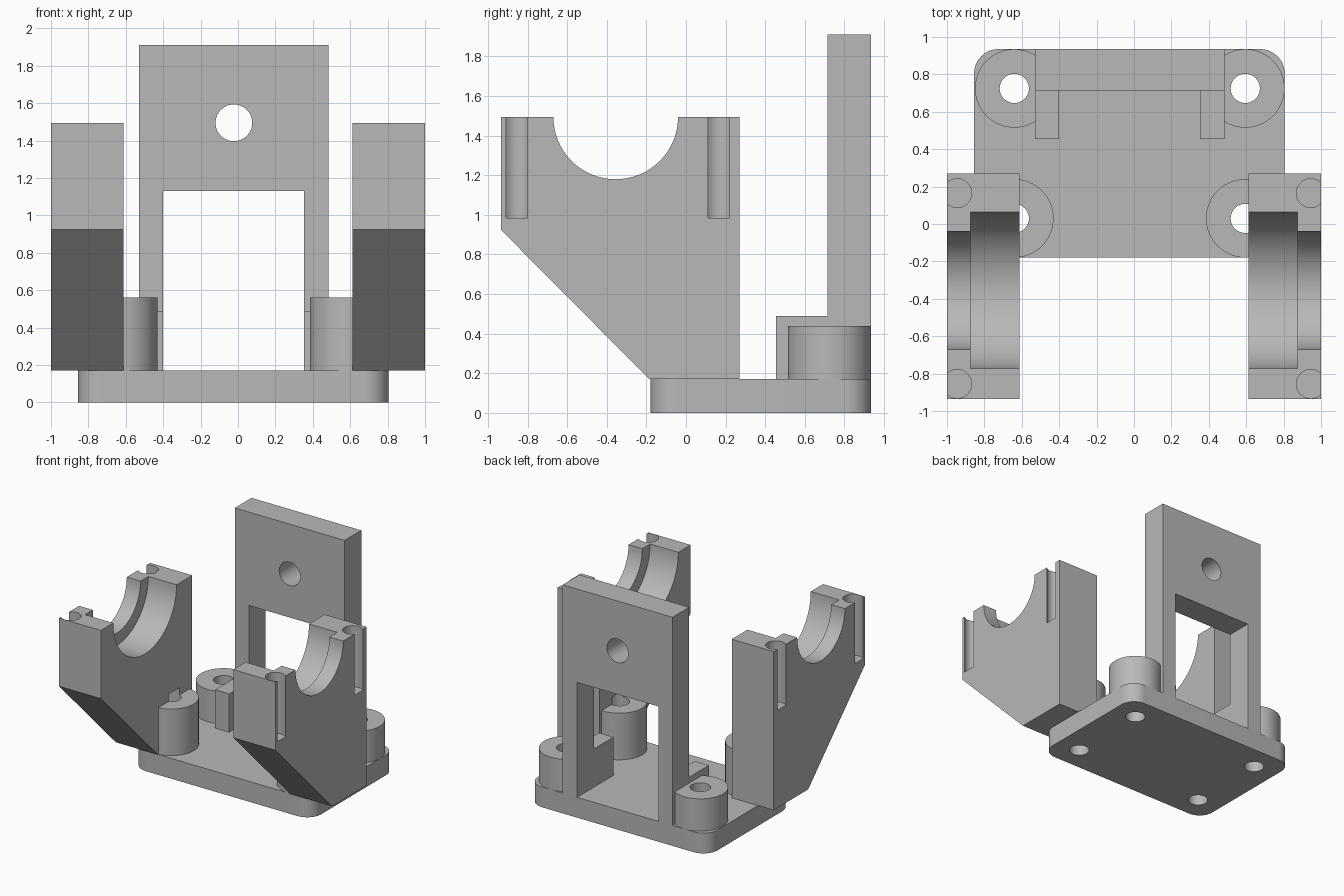
import bpy, bmesh
from math import radians, sin, cos
from mathutils import Vector

cube = bpy.data.objects.get("Cube")
if cube:
    bpy.data.objects.remove(cube, do_unlink=True)

grey = bpy.data.materials.new("plain grey")
grey.use_nodes = True
colour = (0.48, 0.48, 0.48, 1)
grey.diffuse_color = colour
grey.node_tree.nodes["Principled BSDF"].inputs["Base Color"].default_value = colour

AXES = {"x": lambda a, b, c: (c, a, b),
        "y": lambda a, b, c: (a, c, b),
        "z": lambda a, b, c: (a, b, c)}


def prism(name, outline, axis, lo, hi):
    """Extrude a flat outline along an axis from lo to hi."""
    bm = bmesh.new()
    place = AXES[axis]
    face = bm.faces.new([bm.verts.new(place(a, b, lo)) for a, b in outline])
    new = bmesh.ops.extrude_face_region(bm, geom=[face])["geom"]
    shift = Vector(place(0, 0, hi - lo))
    bmesh.ops.translate(bm, vec=shift, verts=[v for v in new if isinstance(v, bmesh.types.BMVert)])
    bmesh.ops.recalc_face_normals(bm, faces=bm.faces)
    mesh = bpy.data.meshes.new(name)
    bm.to_mesh(mesh)
    bm.free()
    mesh.materials.append(grey)
    obj = bpy.data.objects.new(name, mesh)
    bpy.context.collection.objects.link(obj)
    return obj


def arc(a, b, r, start=0, end=360, steps=64):
    angles = [radians(start + (end - start) * i / steps) for i in range(steps)]
    return [(a + r * cos(t), b + r * sin(t)) for t in angles]


def rect(a0, a1, b0, b1):
    return [(a0, b0), (a1, b0), (a1, b1), (a0, b1)]


def activate(obj):
    bpy.ops.object.select_all(action="DESELECT")
    obj.select_set(True)
    bpy.context.view_layer.objects.active = obj


def combine(obj, tools, operation="DIFFERENCE"):
    for tool in tools:
        activate(obj)
        mod = obj.modifiers.new("combine", "BOOLEAN")
        mod.operation, mod.object, mod.solver = operation, tool, "EXACT"
        bpy.ops.object.modifier_apply(modifier=mod.name)
        bpy.data.objects.remove(tool, do_unlink=True)


def finish(obj):
    activate(obj)
    bpy.ops.object.shade_smooth_by_angle(angle=radians(30))


LEFT, RIGHT = 0.595, -0.64       # screw columns
FRONT, BACK = 0.03, 0.725        # screw rows
BASE = 0.17
HOLE = 0.078


def screw_hole(x, y, top):
    return prism("hole_cutter", arc(x, y, HOLE), "z", -0.1, top)


# Base plate with rounded corners and four screw holes
x0, x1, y0, y1, r = -0.855, 0.805, -0.18, 0.935, 0.13
corners = [(x1 - r, y1 - r), (x0 + r, y1 - r), (x0 + r, y0 + r), (x1 - r, y0 + r)]
outline = []
for i, (cx, cy) in enumerate(corners):
    outline += arc(cx, cy, r, 90 * i, 90 * i + 90, 12)
    end = radians(90 * i + 90)
    outline.append((cx + r * cos(end), cy + r * sin(end)))
base = prism("base_plate", outline, "z", 0, BASE)
combine(base, [screw_hole(x, y, 1) for x in (LEFT, RIGHT) for y in (FRONT, BACK)])
finish(base)

# Screw bosses, taller at the front
for row, y, top in (("front", FRONT, 0.56), ("back", BACK, 0.44)):
    for side, x in (("left", LEFT), ("right", RIGHT)):
        boss = prism(f"{row}_{side}_boss", arc(x, y, 0.21), "z", BASE, top)
        combine(boss, [screw_hole(x, y, 1)])
        finish(boss)

# Side brackets with a stepped half-round cradle and open screw slots
profile = [(-0.935, 1.495), (-0.935, 0.925), (-0.185, BASE), (0.27, BASE), (0.27, 1.495)]
for side, s, x in (("left", 1, LEFT), ("right", -1, RIGHT)):
    bracket = prism(f"{side}_bracket", profile, "x", s * 0.612, s)
    tools = [prism("cradle_cutter", arc(-0.355, 1.495, 0.315), "x", s * 0.5, s * 1.1),
             prism("step_cutter", arc(-0.355, 1.495, 0.418), "x", s * 0.5, s * 0.873),
             screw_hole(x, FRONT, 0.62)]
    tools += [prism("slot_cutter", arc(s * 0.945, y, 0.077), "z", 0.985, 1.6)
              for y in (-0.855, 0.165)]
    combine(bracket, tools)
    finish(bracket)

# Upright back panel: open window, round hole and a foot under each leg
panel = prism("back_panel", [(-0.53, BASE), (-0.4, BASE), (-0.4, 1.13), (0.352, 1.13),
                             (0.352, BASE), (0.485, BASE), (0.485, 1.91), (-0.53, 1.91)],
              "y", 0.715, 0.935)
combine(panel, [prism("foot", rect(a, b, 0.455, 0.8), "z", BASE, 0.49)
                for a, b in ((-0.53, -0.4), (0.352, 0.485))], "UNION")
combine(panel, [prism("hole_cutter", arc(-0.022, 1.495, 0.098), "y", 0.6, 1.1)])
finish(panel)
